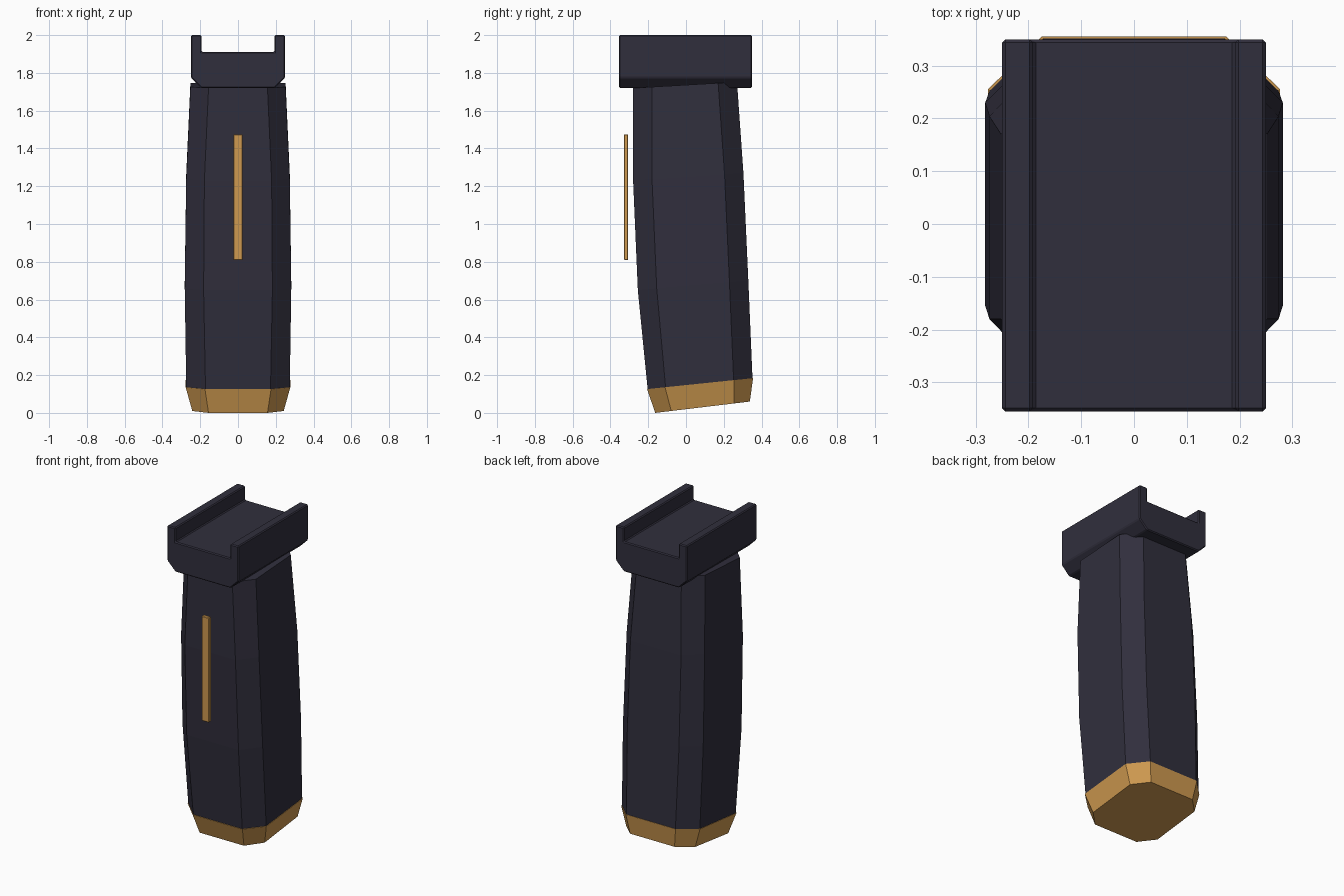
import bpy, bmesh

cube = bpy.data.objects.get("Cube")
if cube:
    bpy.data.objects.remove(cube, do_unlink=True)


def make_material(name, rgb):
    mat = bpy.data.materials.new(name)
    mat.use_nodes = True
    color = (*rgb, 1)
    mat.diffuse_color = color
    mat.node_tree.nodes["Principled BSDF"].inputs["Base Color"].default_value = color
    return mat


charcoal = make_material("charcoal", (0.030, 0.028, 0.046))
bronze = make_material("bronze", (0.62, 0.32, 0.08))


def octagon(front, back, half_x, flat_x, cut_front, cut_back, z_front, z_back):
    """Chamfered rectangular section whose height tilts from front to back."""
    right = [(flat_x, front), (half_x, front + cut_front),
             (half_x, back - cut_back), (flat_x, back)]
    outline = right + [(-x, y) for x, y in reversed(right)]
    slope = (z_back - z_front) / (back - front)
    return [(x, y, z_front + slope * (y - front)) for x, y in outline]


def loft(name, rings, mat, bevel=0):
    """Skin a stack of matching rings and close both ends."""
    bm = bmesh.new()
    loops = [[bm.verts.new(p) for p in ring] for ring in rings]
    for low, high in zip(loops, loops[1:]):
        for i in range(len(low)):
            j = (i + 1) % len(low)
            bm.faces.new((low[i], low[j], high[j], high[i]))
    bm.faces.new(loops[0][::-1])
    bm.faces.new(loops[-1])
    bmesh.ops.recalc_face_normals(bm, faces=bm.faces)
    mesh = bpy.data.meshes.new(name)
    bm.to_mesh(mesh)
    bm.free()
    mesh.materials.append(mat)
    obj = bpy.data.objects.new(name, mesh)
    bpy.context.collection.objects.link(obj)
    if bevel:
        mod = obj.modifiers.new("edge_bevel", 'BEVEL')
        mod.width = bevel
        mod.segments = 1
        mod.limit_method = 'ANGLE'
    return obj


# Curved handle body, from the foot up to the rail
loft("grip_body", [
    octagon(-0.203, 0.352, 0.274, 0.172, 0.095, 0.10, 0.125, 0.183),
    octagon(-0.255, 0.330, 0.282, 0.182, 0.10, 0.10, 0.65, 0.70),
    octagon(-0.280, 0.304, 0.274, 0.178, 0.10, 0.10, 1.23, 1.27),
    octagon(-0.280, 0.270, 0.252, 0.156, 0.10, 0.10, 1.72, 1.752),
], charcoal)

# Tapered foot cap
loft("base_cap", [
    octagon(-0.163, 0.338, 0.242, 0.156, 0.085, 0.085, 0.0, 0.06),
    octagon(-0.206, 0.355, 0.277, 0.175, 0.095, 0.10, 0.126, 0.184),
], bronze)

# Channel-shaped rail mount
half = [(0.195, 1.72), (0.25, 1.775), (0.25, 2.0), (0.192, 2.0), (0.192, 1.91)]
channel = half + [(-x, z) for x, z in reversed(half)]
loft("rail_mount", [[(x, y, z) for x, z in channel] for y in (-0.355, 0.35)],
     charcoal, bevel=0.006)

# Slim accent strip ahead of the handle
strip = [(-0.025, -0.329), (0.025, -0.329), (0.025, -0.306), (-0.025, -0.306)]
loft("accent_strip", [[(x, y, z) for x, y in strip] for z in (0.81, 1.475)],
     bronze, bevel=0.003)
